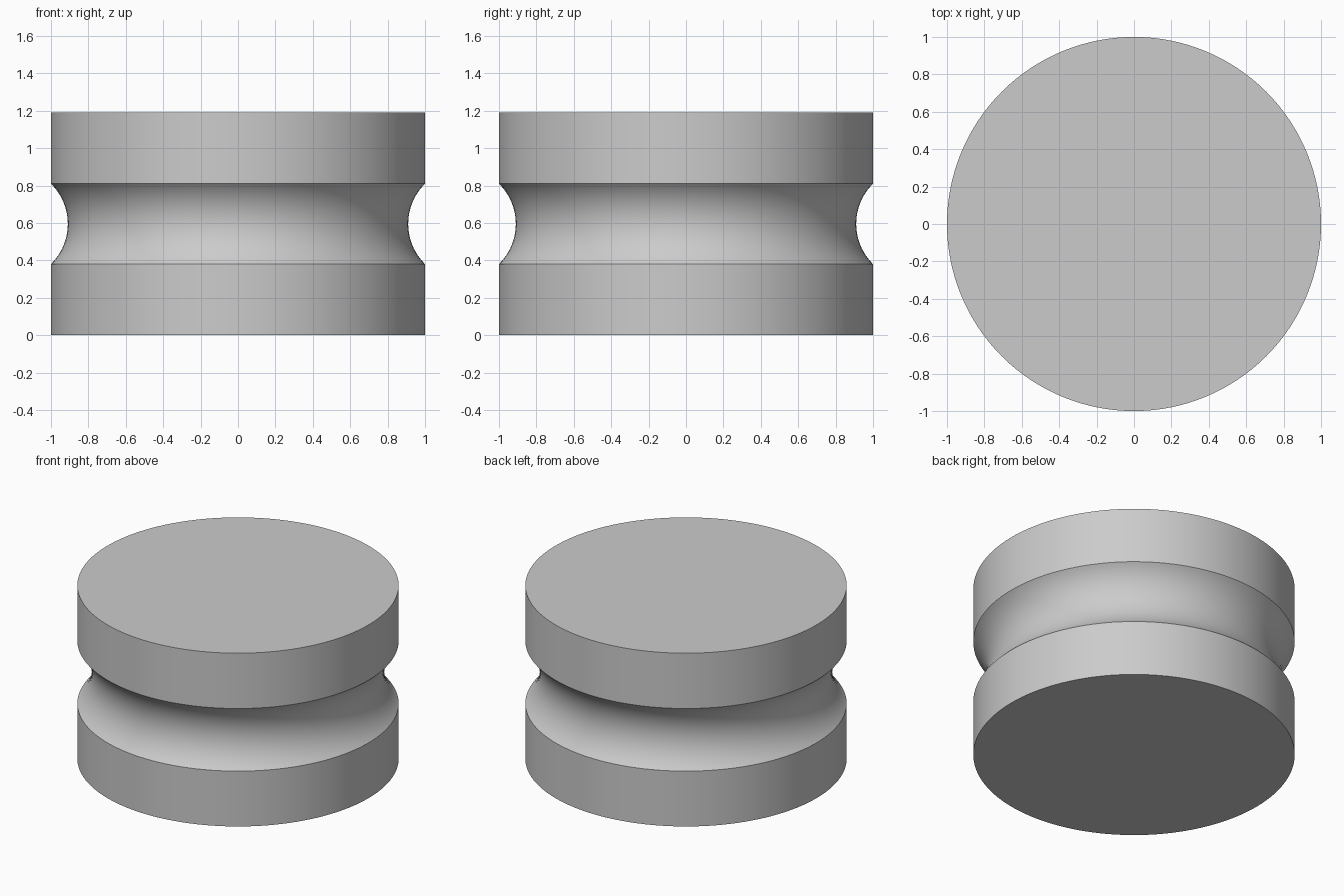
import bpy
import bmesh
from math import asin, cos, sin, pi

cube = bpy.data.objects.get("Cube")
if cube:
    bpy.data.objects.remove(cube, do_unlink=True)

RADIUS, HEIGHT = 1.0, 1.19
GROOVE_HALF, GROOVE_DEPTH = 0.215, 0.09
SEGMENTS, ARC_STEPS = 128, 24

# Plain grey material
grey = bpy.data.materials.new("plain_grey")
grey.use_nodes = True
colour = (0.6, 0.6, 0.6, 1)
grey.diffuse_color = colour
grey.node_tree.nodes["Principled BSDF"].inputs["Base Color"].default_value = colour

# Half profile: flat rims around a circular-arc groove
arc_r = (GROOVE_HALF ** 2 + GROOVE_DEPTH ** 2) / (2 * GROOVE_DEPTH)
arc_x = RADIUS - GROOVE_DEPTH + arc_r
half_angle = asin(GROOVE_HALF / arc_r)
profile = [(RADIUS, 0)]
for i in range(ARC_STEPS + 1):
    a = half_angle * (2 * i / ARC_STEPS - 1)
    profile.append((arc_x - arc_r * cos(a), HEIGHT / 2 + arc_r * sin(a)))
profile.append((RADIUS, HEIGHT))

# Revolve the profile and close both ends
bm = bmesh.new()
rings = []
for r, z in profile:
    rings.append([bm.verts.new((r * cos(2 * pi * k / SEGMENTS),
                                r * sin(2 * pi * k / SEGMENTS), z))
                  for k in range(SEGMENTS)])
for low, high in zip(rings, rings[1:]):
    for k in range(SEGMENTS):
        n = (k + 1) % SEGMENTS
        bm.faces.new((low[k], low[n], high[n], high[k]))
bm.faces.new(rings[0][::-1])
bm.faces.new(rings[-1])

mesh = bpy.data.meshes.new("grooved_disc")
bm.to_mesh(mesh)
bm.free()
mesh.materials.append(grey)
disc = bpy.data.objects.new("grooved_disc", mesh)
bpy.context.collection.objects.link(disc)

# Smooth walls with crisp rims
bpy.ops.object.select_all(action="DESELECT")
disc.select_set(True)
bpy.context.view_layer.objects.active = disc
bpy.ops.object.shade_smooth_by_angle(angle=pi / 6)
